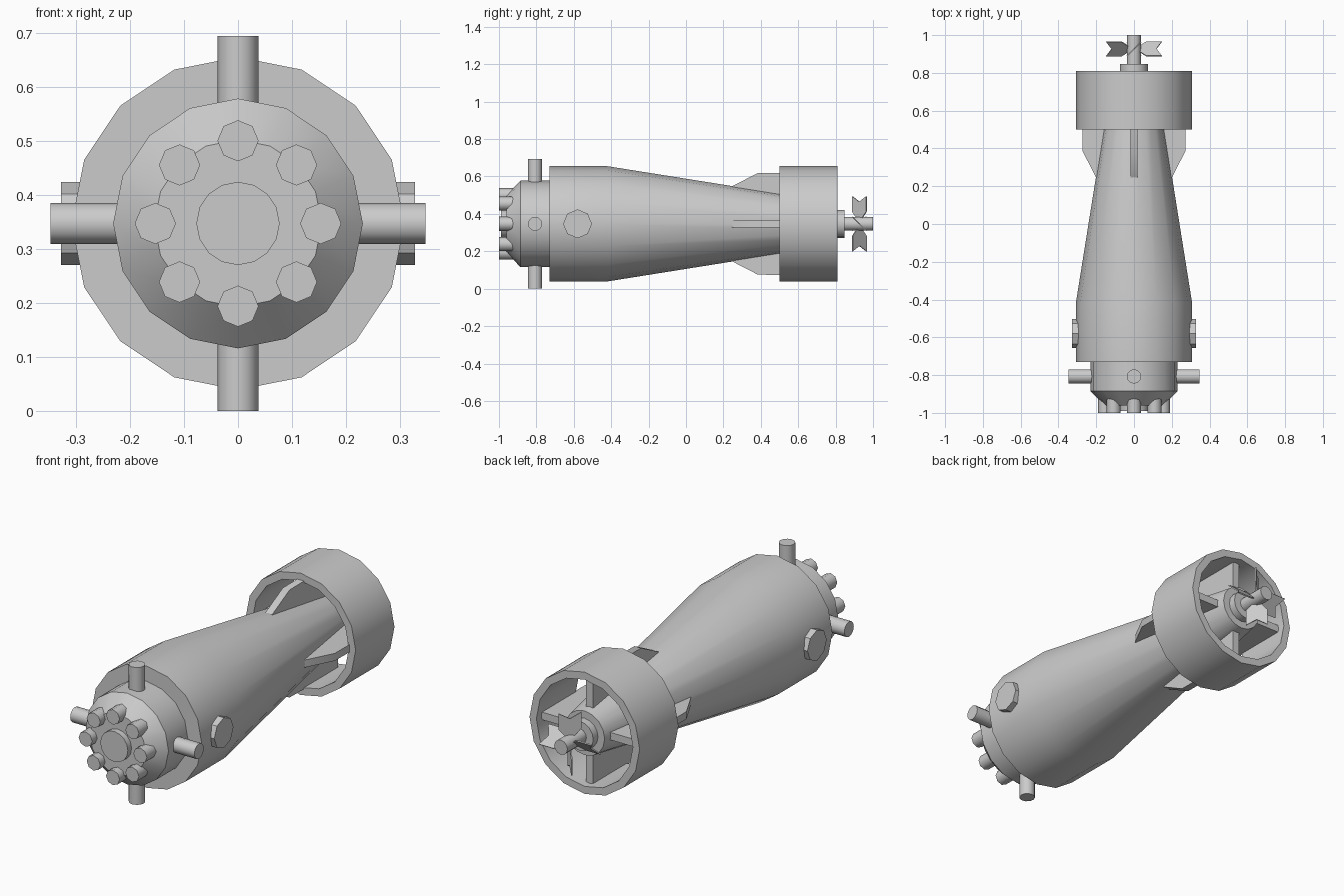
import bpy, bmesh
from math import sin, cos, pi, radians
from mathutils import Vector

if "Cube" in bpy.data.objects:
    bpy.data.objects.remove(bpy.data.objects["Cube"])

AXIS = Vector((0, 0, 0.347))      # centre line of the hull
Y = Vector((0, 1, 0))


def radial(a):
    return Vector((cos(a), 0, sin(a)))


def finish(name, bm, smooth):
    bmesh.ops.recalc_face_normals(bm, faces=bm.faces)
    me = bpy.data.meshes.new(name)
    bm.to_mesh(me)
    bm.free()
    ob = bpy.data.objects.new(name, me)
    bpy.context.collection.objects.link(ob)
    bpy.ops.object.select_all(action='DESELECT')
    ob.select_set(True)
    bpy.context.view_layer.objects.active = ob
    bpy.ops.object.shade_smooth_by_angle(angle=radians(smooth))
    return ob


def lathe(name, profile, sides, origin=AXIS, d=Y, loop=False, smooth=30):
    """Revolve (radius, height) points about direction d."""
    u = Vector((0, 0, 1)) if abs(d.z) < 0.5 else Vector((1, 0, 0))
    v = d.cross(u)
    bm = bmesh.new()
    rings = []
    for r, h in profile:
        rings.append([bm.verts.new(origin + d * h + r * (cos(t) * u + sin(t) * v))
                      for t in (2 * pi * i / sides for i in range(sides))])
    pairs = list(zip(rings, rings[1:]))
    if loop:
        pairs.append((rings[-1], rings[0]))
    else:
        bm.faces.new(rings[0])
        bm.faces.new(rings[-1])
    for a, b in pairs:
        for i in range(sides):
            j = (i + 1) % sides
            bm.faces.new((a[i], a[j], b[j], b[i]))
    return finish(name, bm, smooth)


def plate(name, front, back):
    """Solid between two matching outlines."""
    bm = bmesh.new()
    a = [bm.verts.new(p) for p in front]
    b = [bm.verts.new(p) for p in back]
    bm.faces.new(a)
    bm.faces.new(b)
    n = len(a)
    for i in range(n):
        j = (i + 1) % n
        bm.faces.new((a[i], a[j], b[j], b[i]))
    return finish(name, bm, 30)


# Hull, nose and tail duct
lathe("hull", [(0.308, -0.73), (0.308, -0.42), (0.112, 0.81)], 16)
lathe("nose", [(0.155, -0.96), (0.231, -0.885), (0.231, -0.72)], 16)
lathe("nose_disc", [(0.077, -0.99), (0.077, -0.95)], 16)
lathe("tail_duct", [(0.308, 0.5), (0.308, 0.81), (0.27, 0.81), (0.27, 0.5)], 16, loop=True)

# Propeller hub and shaft
lathe("hub", [(0.075, 0.80), (0.075, 0.848)], 16)
lathe("shaft", [(0.037, 0.84), (0.037, 1.0)], 12, smooth=46)

# Ring of nose studs
for i in range(8):
    lathe(f"nose_stud_{i}", [(0.038, -1.0), (0.038, -0.89)], 8,
          AXIS + 0.153 * radial(i * pi / 4), smooth=46)

# Side caps on the hull
for s in (-1, 1):
    lathe(f"side_cap_{s}", [(0.077, 0.25), (0.077, 0.327)], 8,
          AXIS + Y * -0.58, Vector((s, 0, 0)))

FIN = [(0.2, 0.245), (0.272, 0.385), (0.275, 0.77), (0.08, 0.77), (0.12, 0.35)]
# Blade outline: (radius, half-chord position), fishtail tip
BLADE = [(0.02, -0.012), (0.065, -0.053), (0.147, -0.053), (0.118, 0),
         (0.147, 0.053), (0.065, 0.053), (0.02, 0.012)]

for i in range(4):
    a = i * pi / 2
    r, t = radial(a), radial(a + pi / 2)
    # Radial pins on the nose
    lathe(f"nose_pin_{i}", [(0.038, 0.18), (0.038, 0.347)], 12,
          AXIS + Y * -0.807, r, smooth=46)
    # Tail fins carrying the duct
    plate(f"tail_fin_{i}",
          [AXIS + r * p + Y * q + t * 0.019 for p, q in FIN],
          [AXIS + r * p + Y * q - t * 0.019 for p, q in FIN])
    # Pitched propeller blades
    chord = (Y - t).normalized()
    normal = (Y + t).normalized() * 0.003
    base = AXIS + Y * 0.927
    plate(f"propeller_blade_{i}",
          [base + r * p + chord * q + normal for p, q in BLADE],
          [base + r * p + chord * q - normal for p, q in BLADE])
